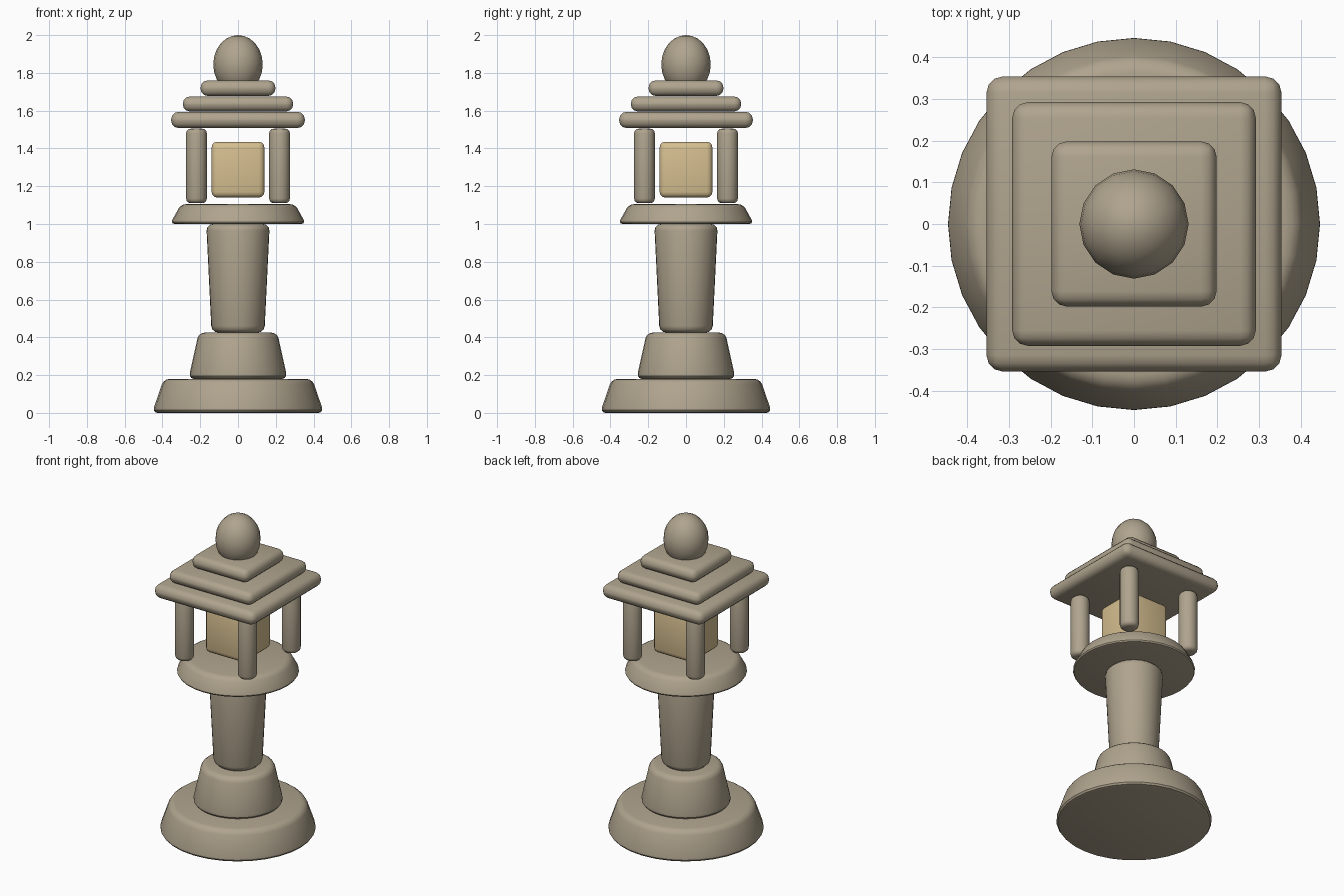
import bpy
import bmesh
from math import radians
from mathutils import Matrix

if "Cube" in bpy.data.objects:
    bpy.data.objects.remove(bpy.data.objects["Cube"], do_unlink=True)


def material(name, rgb):
    mat = bpy.data.materials.new(name)
    mat.use_nodes = True
    mat.diffuse_color = (*rgb, 1)
    mat.node_tree.nodes["Principled BSDF"].inputs["Base Color"].default_value = (*rgb, 1)
    return mat


stone = material("weathered stone", (0.43, 0.37, 0.27))
glow = material("warm lamp paper", (0.67, 0.52, 0.28))


def finish(name, bm, mat, bevel=0.0, segments=3):
    """Turn a bmesh into a softly bevelled, smooth-shaded object."""
    mesh = bpy.data.meshes.new(name)
    bm.to_mesh(mesh)
    bm.free()
    mesh.materials.append(mat)
    obj = bpy.data.objects.new(name, mesh)
    bpy.context.collection.objects.link(obj)
    bpy.ops.object.select_all(action="DESELECT")
    obj.select_set(True)
    bpy.context.view_layer.objects.active = obj
    if bevel:
        mod = obj.modifiers.new("soft edges", "BEVEL")
        mod.width = bevel
        mod.segments = segments
        mod.limit_method = "ANGLE"
        mod.angle_limit = radians(40)
        bpy.ops.object.modifier_apply(modifier=mod.name)
    bpy.ops.object.shade_smooth_by_angle(angle=radians(35))
    return obj


def drum(name, r_low, r_high, z0, z1, bevel, sides=32, x=0, y=0):
    bm = bmesh.new()
    bmesh.ops.create_cone(bm, cap_ends=True, segments=sides, radius1=r_low,
                          radius2=r_high, depth=z1 - z0,
                          matrix=Matrix.Translation((x, y, (z0 + z1) / 2)))
    return finish(name, bm, stone, bevel)


def block(name, half, z0, z1, bevel, mat):
    bm = bmesh.new()
    place = Matrix.Translation((0, 0, (z0 + z1) / 2))
    size = Matrix.Diagonal((2 * half, 2 * half, z1 - z0, 1))
    bmesh.ops.create_cube(bm, size=1, matrix=place @ size)
    return finish(name, bm, mat, bevel)


# Pedestal, column and platform
drum("base", 0.455, 0.393, 0, 0.18, 0.03)
drum("plinth", 0.262, 0.208, 0.18, 0.425, 0.03)
drum("column", 0.14, 0.168, 0.425, 1.0, 0.035)
drum("platform", 0.36, 0.302, 1.0, 1.105, 0.025)

# Four corner posts around the lamp
for side, x in (("left", 0.22), ("right", -0.22)):
    for end, y in (("front", -0.22), ("back", 0.22)):
        drum(f"{end}_{side}_post", 0.055, 0.055, 1.11, 1.505, 0.025, 16, x, y)
block("lamp", 0.14, 1.14, 1.435, 0.03, glow)

# Stepped roof
block("lower_roof", 0.354, 1.508, 1.594, 0.04, stone)
block("middle_roof", 0.292, 1.596, 1.675, 0.037, stone)
block("upper_roof", 0.198, 1.678, 1.76, 0.037, stone)

# Egg-shaped finial
bm = bmesh.new()
bmesh.ops.create_uvsphere(bm, u_segments=16, v_segments=12, radius=1,
                          matrix=Matrix.Translation((0, 0, 1.845))
                          @ Matrix.Diagonal((0.131, 0.131, 0.155, 1)))
finish("finial", bm, stone)
